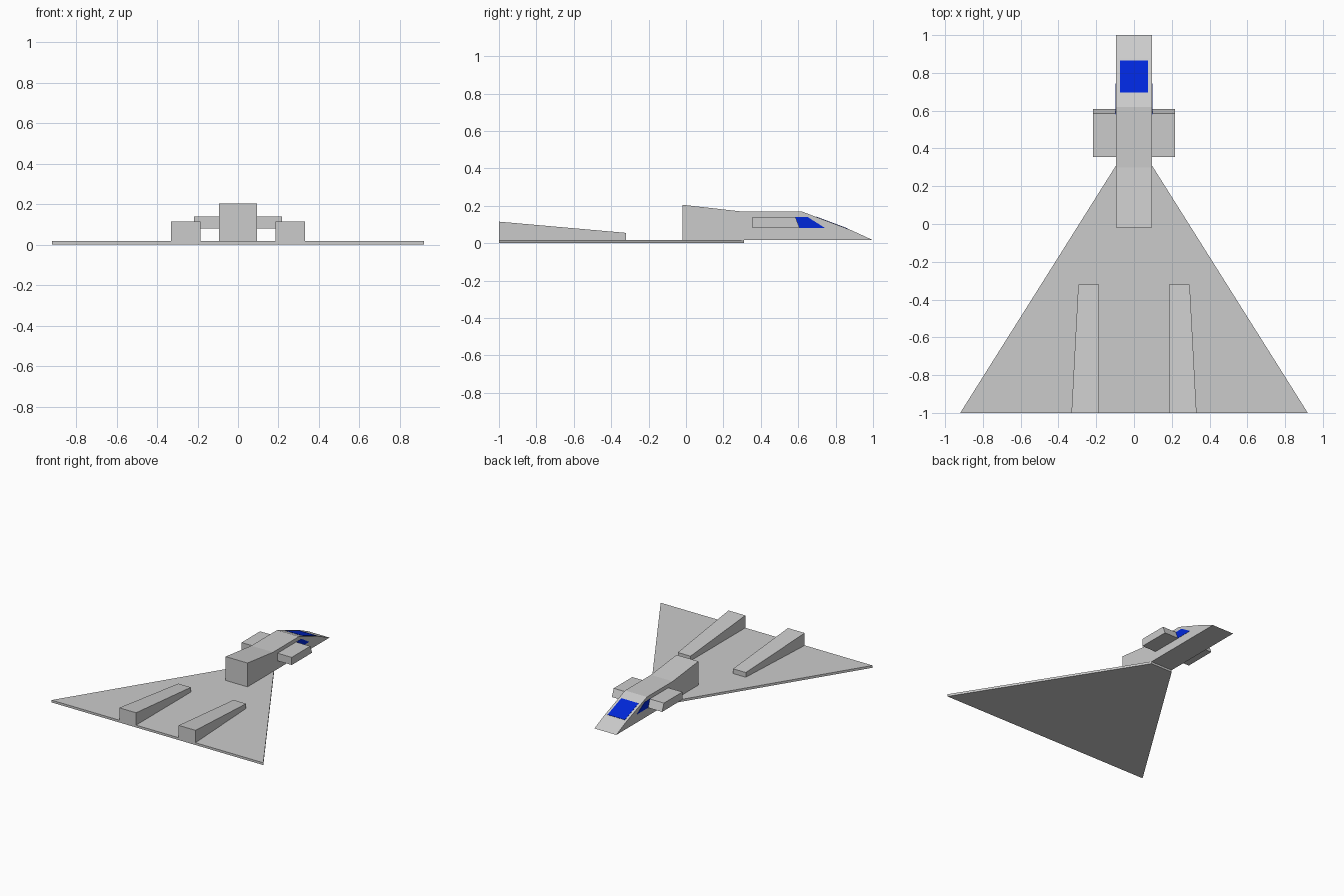
import bpy, bmesh

if "Cube" in bpy.data.objects:
    bpy.data.objects.remove(bpy.data.objects["Cube"])

blue = bpy.data.materials.new("blue_glass")
blue.diffuse_color = (0.0, 0.02, 0.7, 1)
blue.use_nodes = True
blue.node_tree.nodes["Principled BSDF"].inputs["Base Color"].default_value = blue.diffuse_color


def loft(name, ring_a, ring_b, mat=None):
    """Solid between two matching rings of points."""
    bm = bmesh.new()
    a = [bm.verts.new(p) for p in ring_a]
    b = [bm.verts.new(p) for p in ring_b]
    bm.faces.new(a)
    bm.faces.new(b[::-1])
    n = len(a)
    for i in range(n):
        j = (i + 1) % n
        bm.faces.new((a[i], b[i], b[j], a[j]))
    bmesh.ops.recalc_face_normals(bm, faces=bm.faces)
    me = bpy.data.meshes.new(name)
    bm.to_mesh(me)
    bm.free()
    ob = bpy.data.objects.new(name, me)
    bpy.context.collection.objects.link(ob)
    if mat:
        me.materials.append(mat)
    return ob


def side_prism(name, profile, x0, x1, mat=None):
    """Side (y, z) profile extruded along x."""
    return loft(name, [(x0, y, z) for y, z in profile],
                [(x1, y, z) for y, z in profile], mat)


def mirror(ob):
    ob.modifiers.new("mirror", 'MIRROR')


# Flat delta wing
plan = [(-0.92, -1), (0.92, -1), (0.095, 0.31), (-0.095, 0.31)]
loft("delta_wing", [(x, y, 0) for x, y in plan], [(x, y, 0.018) for x, y in plan])

# Fuselage with sloped nose
side_prism("fuselage", [(-0.018, 0.016), (-0.018, 0.205), (0.3, 0.169), (0.62, 0.169),
                        (0.88, 0.071), (1, 0.016)], -0.095, 0.095)

# Windscreen lying on the nose slope
slope = (0.071 - 0.169) / 0.26
z_a, z_b = (0.169 + slope * (y - 0.62) for y in (0.695, 0.865))
side_prism("windscreen", [(0.695, z_a - 0.004), (0.695, z_a + 0.002),
                          (0.865, z_b + 0.002), (0.865, z_b - 0.004)], -0.075, 0.075, blue)

# Side windows
mirror(side_prism("side_window", [(0.58, 0.14), (0.65, 0.14), (0.745, 0.08), (0.605, 0.08)],
                  0.092, 0.097, blue))

# Side pods with slanted front
mirror(side_prism("side_pod", [(0.355, 0.08), (0.355, 0.14), (0.585, 0.14), (0.608, 0.08)],
                  0.094, 0.218))

# Tapered engine housings on the wing
mirror(loft("engine_housing",
            [(0.185, -1, 0.015), (0.331, -1, 0.015), (0.331, -1, 0.115), (0.185, -1, 0.115)],
            [(0.185, -0.32, 0.015), (0.295, -0.32, 0.015), (0.295, -0.32, 0.055), (0.185, -0.32, 0.055)]))
